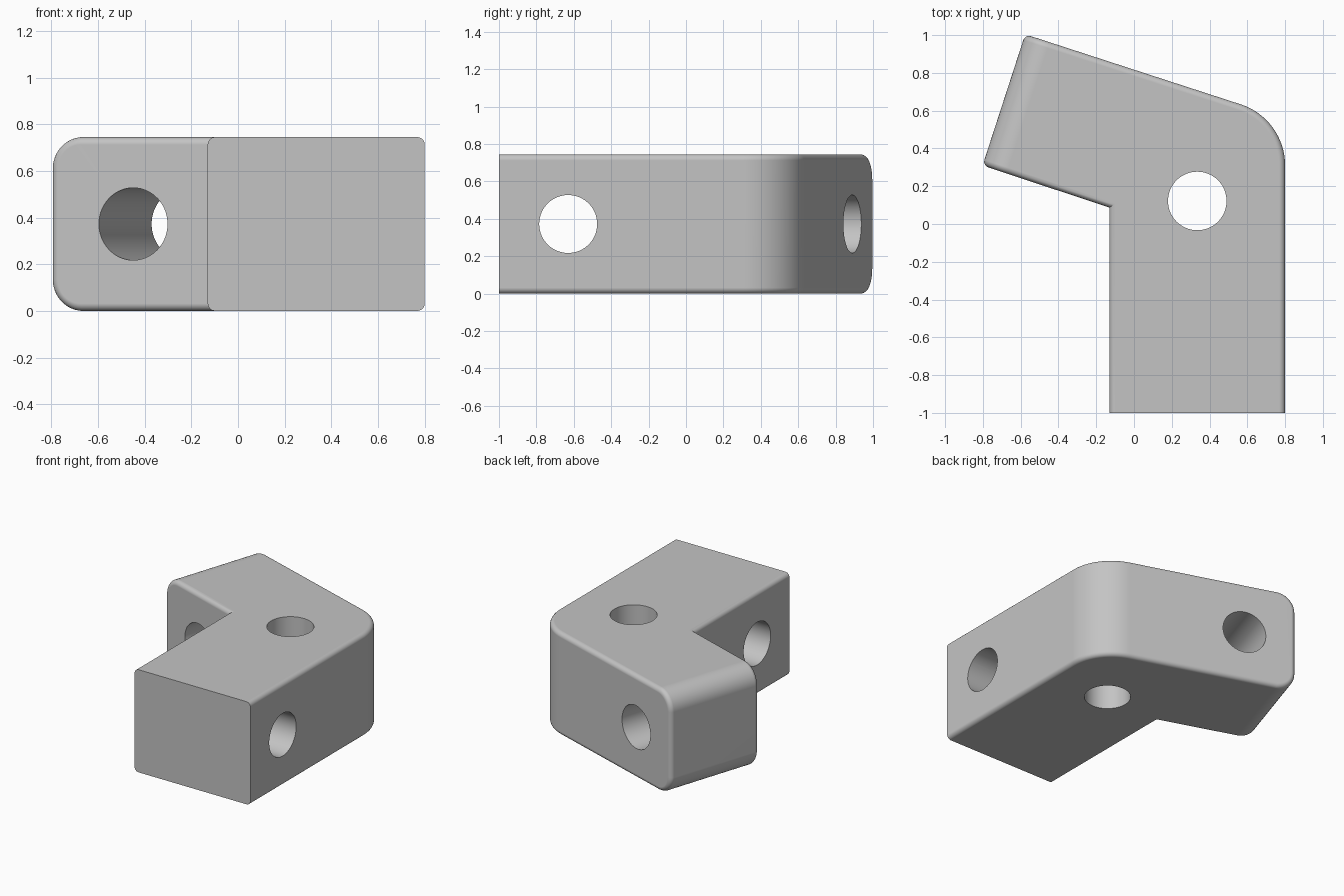
import bpy, bmesh
from math import radians, sin, cos, pi
from mathutils import Vector, Matrix

cube = bpy.data.objects.get("Cube")
if cube:
    bpy.data.objects.remove(cube, do_unlink=True)

HEIGHT, BEND, HOLE_R = 0.745, radians(18), 0.155
across = Vector((sin(BEND), cos(BEND), 0))      # through the angled arm
along = Vector((-cos(BEND), sin(BEND), 0))      # out along the angled arm

grey = bpy.data.materials.new("light grey")
grey.use_nodes = True
colour = (0.55, 0.55, 0.55, 1)
grey.diffuse_color = colour
grey.node_tree.nodes["Principled BSDF"].inputs["Base Color"].default_value = colour

# Plan outline: straight leg, rounded outer bend, angled arm
elbow, elbow_r, steps = Vector((0.46, 0.31, 0)), 0.34, 16
bend = [elbow + elbow_r * Vector((cos(a), sin(a), 0))
        for a in ((pi / 2 - BEND) * i / steps for i in range(steps + 1))]
arm_tip = bend[-1] + along * 1.2
outline = [Vector((-0.13, -1, 0)), Vector((0.8, -1, 0)), *bend,
           arm_tip, arm_tip - across * 0.73, Vector((-0.13, 0.087, 0))]

bm = bmesh.new()
base = bm.faces.new([bm.verts.new(p) for p in outline])
top = bmesh.ops.extrude_face_region(bm, geom=[base])["geom"]
bmesh.ops.translate(bm, vec=(0, 0, HEIGHT),
                    verts=[v for v in top if isinstance(v, bmesh.types.BMVert)])
bmesh.ops.recalc_face_normals(bm, faces=bm.faces)


def round_edges(edges, radius, segments):
    bmesh.ops.bevel(bm, geom=edges, offset=radius, segments=segments,
                    profile=0.5, affect='EDGES', clamp_overlap=False)


# Large rounding across the arm end, above and below
tip_dist = arm_tip.dot(along)
round_edges([e for e in bm.edges
             if all(abs(v.co.dot(along) - tip_dist) < 0.001 for v in e.verts)
             and abs(e.verts[0].co.z - e.verts[1].co.z) < 0.001], 0.135, 12)

# Small rounding on the outer edges; the leg end stays crisp
bm.normal_update()
round_edges([e for e in bm.edges
             if e.calc_face_angle_signed(0) > radians(30)
             and not all(v.co.y < -0.999 for v in e.verts)], 0.032, 5)

mesh = bpy.data.meshes.new("angle_bracket")
bm.to_mesh(mesh)
bm.free()
mesh.materials.append(grey)
bracket = bpy.data.objects.new("angle_bracket", mesh)
bpy.context.collection.objects.link(bracket)
bpy.context.view_layer.objects.active = bracket
bracket.select_set(True)


# Three bolt holes
def drill(name, centre, axis):
    hole = bmesh.new()
    turn = Vector((0, 0, 1)).rotation_difference(axis).to_matrix().to_4x4()
    bmesh.ops.create_cone(hole, cap_ends=True, segments=64, radius1=HOLE_R,
                          radius2=HOLE_R, depth=1.2,
                          matrix=Matrix.Translation(centre) @ turn)
    data = bpy.data.meshes.new(name)
    hole.to_mesh(data)
    hole.free()
    data.materials.append(grey)
    cutter = bpy.data.objects.new(name, data)
    cutter.hide_render = True
    bpy.context.collection.objects.link(cutter)
    mod = bracket.modifiers.new(name, 'BOOLEAN')
    mod.object, mod.operation, mod.solver = cutter, 'DIFFERENCE', 'EXACT'
    bpy.context.view_layer.objects.active = bracket
    bpy.ops.object.modifier_apply(modifier=name)
    bpy.data.objects.remove(cutter, do_unlink=True)


mid = HEIGHT / 2
drill("bend_hole", Vector((0.335, 0.122, mid)), Vector((0, 0, 1)))
drill("leg_hole", Vector((0.335, -0.63, mid)), Vector((1, 0, 0)))
drill("arm_hole", Vector((-0.337, 0.538, mid)), across)

# Smooth rounding with flat faces kept flat
bpy.ops.object.shade_smooth_by_angle(angle=radians(30))
weighted = bracket.modifiers.new("flat_faces", 'WEIGHTED_NORMAL')
weighted.keep_sharp = True
